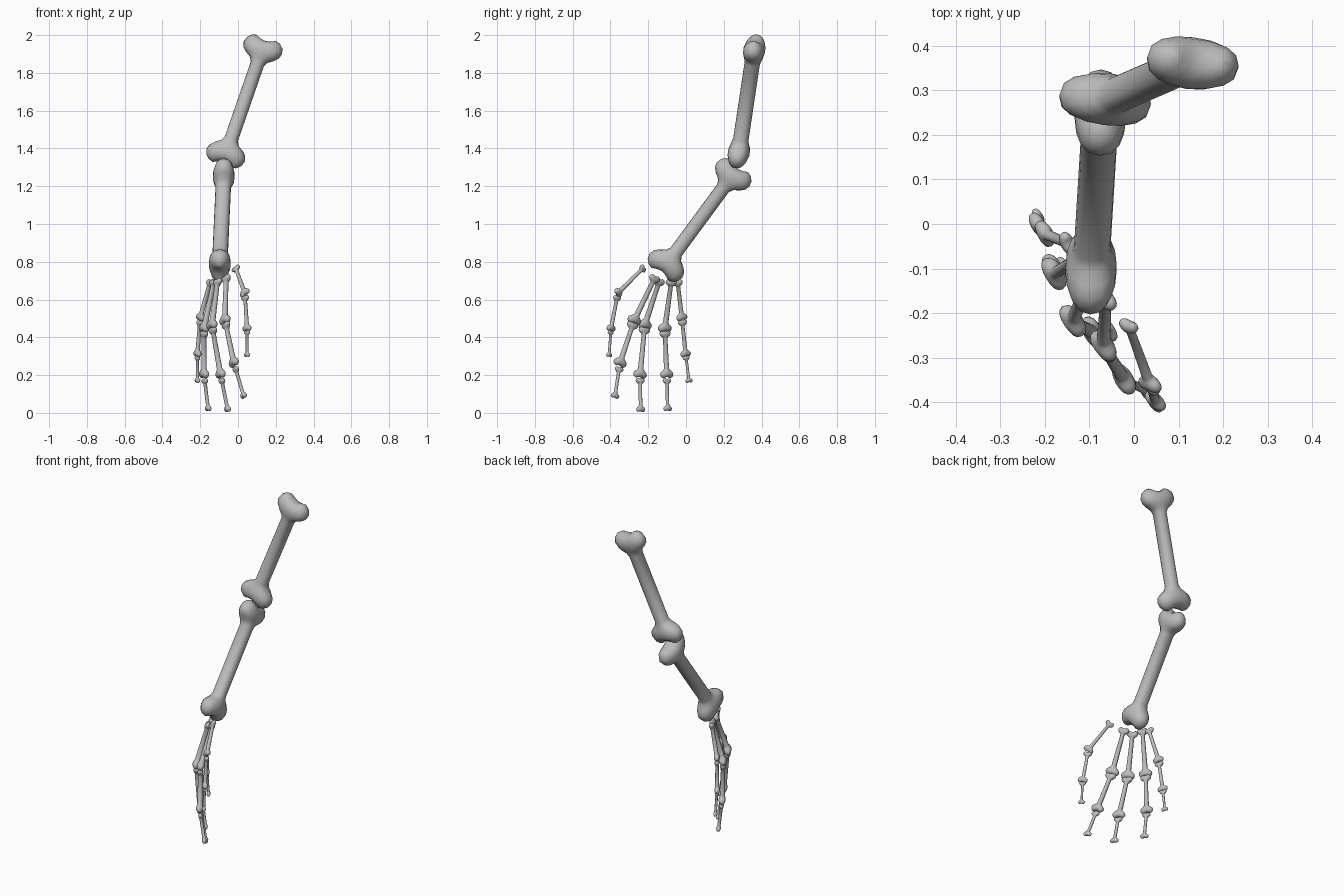
import bpy, bmesh, math
from mathutils import Vector

if "Cube" in bpy.data.objects:
    bpy.data.objects.remove(bpy.data.objects["Cube"])

mat = bpy.data.materials.new("bone grey")
mat.diffuse_color = (0.5, 0.5, 0.5, 1)
mat.use_nodes = True
mat.node_tree.nodes["Principled BSDF"].inputs["Base Color"].default_value = mat.diffuse_color

SIDES = 16
# two-lobed bone end: distance from tip, half width, half depth, notch weight
END = [(0.000, 0.058, 0.014, 1.0), (0.007, 0.079, 0.033, 1.0),
       (0.026, 0.099, 0.050, 0.8), (0.055, 0.108, 0.058, 0.4),
       (0.082, 0.100, 0.057, 0.1), (0.103, 0.079, 0.052, 0.0),
       (0.122, 0.050, 0.046, 0.0), (0.145, 0.037, 0.041, 0.0)]


def bone(name, p, q, lateral, s0, s1):
    """Bone whose lobe centres lie at p and q; s0, s1 scale its two ends."""
    p, q = Vector(p), Vector(q)
    axis = (q - p).normalized()
    lat = Vector(lateral)
    lat = (lat - axis * lat.dot(axis)).normalized()
    dep = axis.cross(lat)
    bm = bmesh.new()
    rings = []

    def ring(centre, direction, s, row):
        a, w, d, k = row
        vs = []
        for i in range(SIDES):
            t = 2 * math.pi * i / SIDES
            u = math.cos(t)
            v = math.copysign(abs(math.sin(t)) ** 0.8, math.sin(t))
            x = w * u
            notch = k * 0.018 * (1 - min(1, abs(x) / 0.052) ** 2)
            vs.append(bm.verts.new(centre + direction * (0.055 - a - notch) * s
                                   + lat * x * s + dep * d * v * s))
        rings.append(vs)

    for row in END:
        ring(p, -axis, s0, row)
    for row in reversed(END):
        ring(q, axis, s1, row)
    for r0, r1 in zip(rings, rings[1:]):
        for i in range(SIDES):
            j = (i + 1) % SIDES
            bm.faces.new((r0[i], r0[j], r1[j], r1[i]))
    # saddle caps
    for r in (rings[0], rings[-1]):
        for i in range(SIDES // 2):
            vs = [r[i], r[i + 1], r[SIDES - i - 1], r[(SIDES - i) % SIDES]]
            bm.faces.new(list(dict.fromkeys(vs)))
    bmesh.ops.recalc_face_normals(bm, faces=bm.faces)
    for f in bm.faces:
        f.smooth = True
    me = bpy.data.meshes.new(name)
    bm.to_mesh(me)
    bm.free()
    me.materials.append(mat)
    ob = bpy.data.objects.new(name, me)
    bpy.context.collection.objects.link(ob)


# arm bones
bone("upper_arm", (0.132, 0.363, 1.933), (-0.065, 0.278, 1.365), (0.95, -0.12, -0.3), 1, 1)
bone("forearm", (-0.075, 0.250, 1.263), (-0.097, -0.106, 0.780), (0, 0.8, -0.6), 1, 1)

# fingers: wrist, knuckle, joint, tip, lateral axis, end scales, tip gap
PALM = (0.5, -0.86, 0)
FINGERS = {
    "thumb": ((-0.012, -0.228, 0.765), (0.036, -0.360, 0.635), (0.048, -0.397, 0.447),
              (0.048, -0.407, 0.306), (0.7, -0.7, 0), (0.24, 0.29, 0.27, 0.18), 0.02),
    "index": ((-0.063, -0.166, 0.712), (-0.069, -0.274, 0.490), (-0.022, -0.349, 0.265),
              (0.030, -0.376, 0.090), PALM, (0.31, 0.38, 0.36, 0.23), 0.035),
    "middle": ((-0.108, -0.142, 0.695), (-0.138, -0.218, 0.465), (-0.092, -0.243, 0.203),
               (-0.055, -0.240, 0.018), PALM, (0.31, 0.38, 0.36, 0.24), 0.032),
    "ring": ((-0.128, -0.078, 0.692), (-0.180, -0.112, 0.447), (-0.180, -0.102, 0.203),
             (-0.158, -0.097, 0.022), PALM, (0.30, 0.37, 0.35, 0.23), 0.032),
    "little": ((-0.148, -0.044, 0.690), (-0.200, -0.022, 0.505), (-0.215, -0.002, 0.312),
               (-0.215, 0.016, 0.170), PALM, (0.27, 0.30, 0.28, 0.19), 0.02),
}
for name, (w, k, j, t, lat, (a, b, c, d), gap) in FINGERS.items():
    w, k, j, t = map(Vector, (w, k, j, t))
    bone(name + "_metacarpal", w, k, lat, a, b)
    bone(name + "_middle_bone", k + (j - k).normalized() * 0.026, j, lat, b * 0.8, c)
    bone(name + "_tip_bone", j + (t - j).normalized() * gap, t, lat, d, d)
